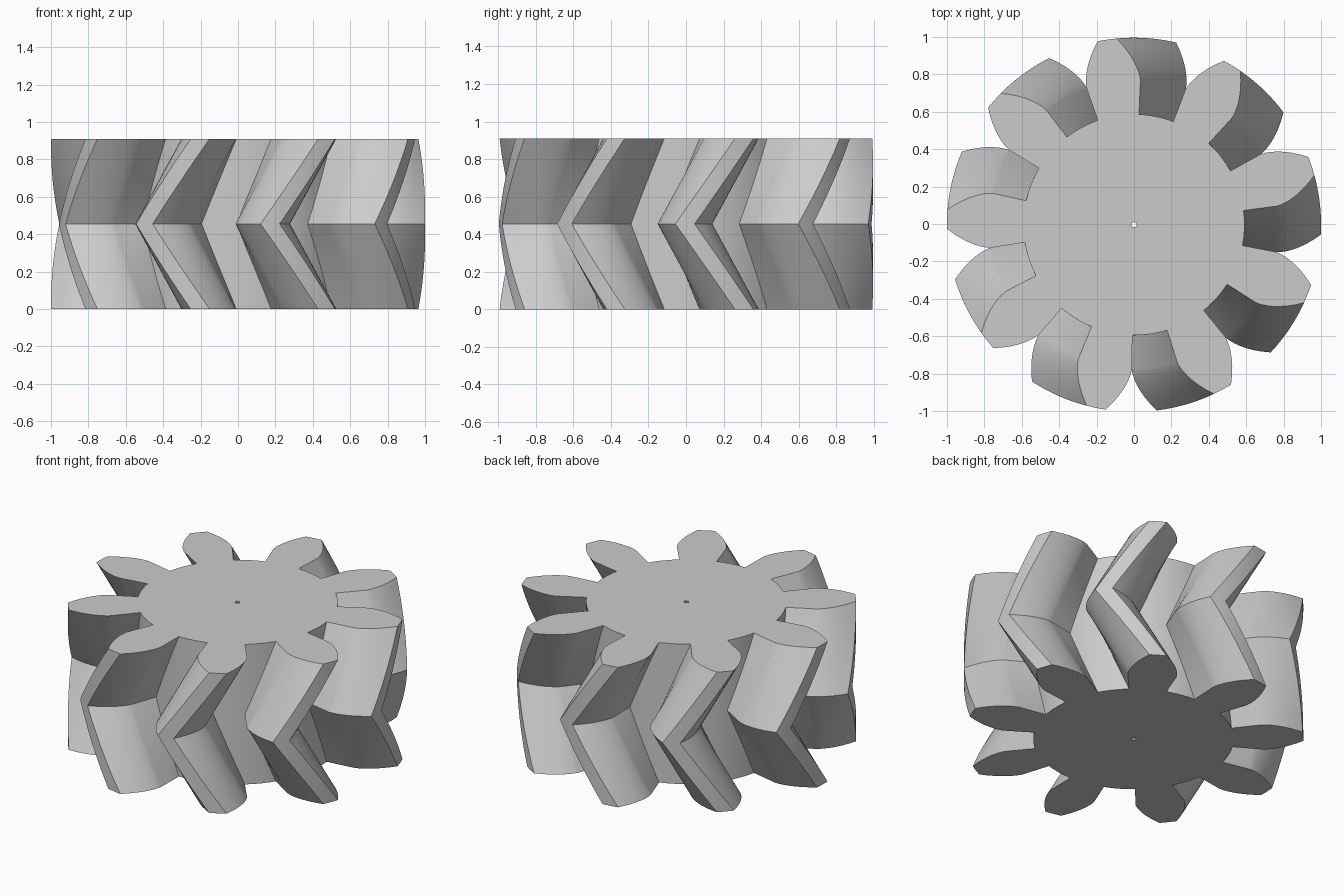
import bpy, bmesh
from math import sin, cos, tan, acos, pi, radians, sqrt

cube = bpy.data.objects.get("Cube")
if cube:
    bpy.data.objects.remove(cube, do_unlink=True)

# Gear proportions: standard involute teeth with a 20 degree pressure angle
TEETH = 9
TIP = 1.0
PITCH = TIP * TEETH / (TEETH + 2)
MODULE = 2 * PITCH / TEETH
ROOT = PITCH - 1.25 * MODULE
BASE = PITCH * cos(radians(20))
HEIGHT = 0.91
HELIX = HEIGHT / 2 * tan(radians(30)) / PITCH   # twist of one half
START = radians(98.3)                           # a tooth centre on the end faces
CENTRE_Y = -0.004
SLICES = 20
BORE = 0.015


def involute(r):
    a = acos(min(1, BASE / r))
    return tan(a) - a


def lerp(a, b, t):
    return a + (b - a) * t


def gear_profile():
    """Polar (radius, angle) outline, tooth by tooth."""
    half_base = pi / (2 * TEETH) + involute(PITCH)
    # Rising flank: radial below the base circle, involute above it
    flank = [(ROOT, half_base)]
    for i in range(9):
        r = sqrt(lerp(BASE ** 2, TIP ** 2, (i / 8) ** 1.5))
        flank.append((r, half_base - involute(r)))
    half_tip = flank[-1][1]
    tooth = [(r, -a) for r, a in flank]
    tooth += [(TIP, lerp(-half_tip, half_tip, t)) for t in (0.25, 0.5, 0.75)]
    tooth += [(r, a) for r, a in reversed(flank)]
    # Root arc up to the next tooth
    gap_end = 2 * pi / TEETH - half_base
    tooth += [(ROOT, lerp(half_base, gap_end, i / 5)) for i in range(1, 5)]
    return [(r, a + k * 2 * pi / TEETH) for k in range(TEETH) for r, a in tooth]


def add_ring(bm, polar, z, turn):
    return [bm.verts.new((r * cos(a + turn), r * sin(a + turn) + CENTRE_Y, z))
            for r, a in polar]


def bridge(bm, lower, upper):
    n = len(lower)
    for i in range(n):
        j = (i + 1) % n
        bm.faces.new((lower[i], lower[j], upper[j], upper[i]))


def ring_edges(bm, ring):
    return [bm.edges.get((ring[i - 1], ring[i])) for i in range(len(ring))]


bm = bmesh.new()

# Toothed rim: the twist reverses at mid height to give the herringbone
profile = gear_profile()
rings = []
for s in range(SLICES + 1):
    t = s / SLICES
    twist = HELIX * (1 - abs(2 * t - 1))
    rings.append(add_ring(bm, profile, HEIGHT * t, START - twist))
for lower, upper in zip(rings, rings[1:]):
    bridge(bm, lower, upper)

# Narrow centre bore
circle = [(BORE, i * pi / 4) for i in range(8)]
bore = [add_ring(bm, circle, z, 0) for z in (0, HEIGHT)]
bridge(bm, *bore)

# End faces, each with the bore left open
for outer, inner in ((rings[0], bore[0]), (rings[-1], bore[1])):
    bmesh.ops.triangle_fill(bm, use_beauty=True,
                            edges=ring_edges(bm, outer) + ring_edges(bm, inner))
bmesh.ops.recalc_face_normals(bm, faces=bm.faces)

mesh = bpy.data.meshes.new("herringbone_gear")
bm.to_mesh(mesh)
bm.free()
gear = bpy.data.objects.new("herringbone_gear", mesh)
bpy.context.collection.objects.link(gear)

# Plain grey metal
grey = bpy.data.materials.new("light_grey")
grey.use_nodes = True
colour = (0.6, 0.6, 0.6, 1)
grey.diffuse_color = colour
grey.node_tree.nodes["Principled BSDF"].inputs["Base Color"].default_value = colour
mesh.materials.append(grey)

bpy.ops.object.select_all(action="DESELECT")
gear.select_set(True)
bpy.context.view_layer.objects.active = gear
bpy.ops.object.shade_smooth_by_angle(angle=radians(25))
